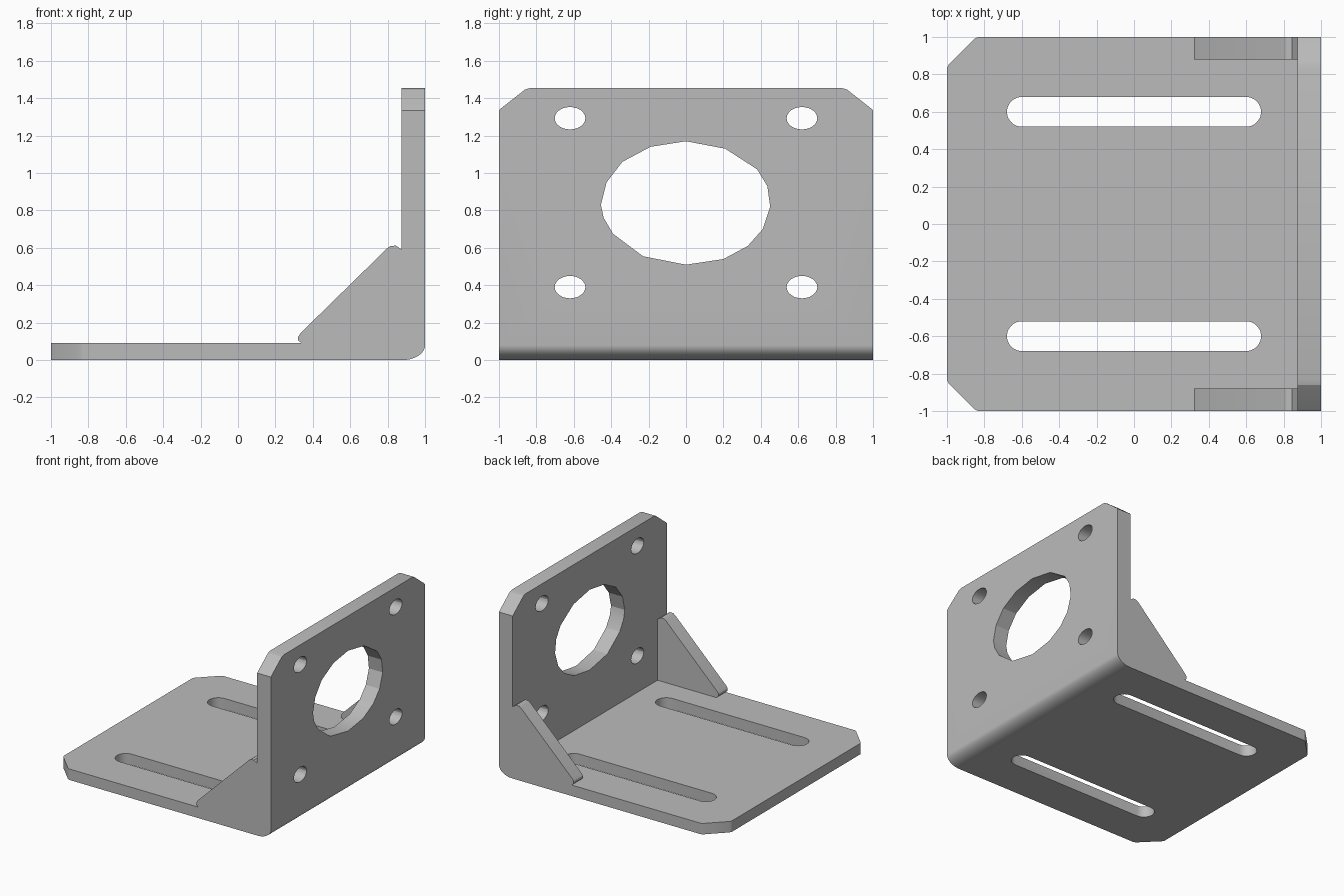
import bpy
from math import cos, sin, pi, radians
from mathutils import Vector

cube = bpy.data.objects.get("Cube")
if cube:
    bpy.data.objects.remove(cube)

steel = bpy.data.materials.new("grey_steel")
steel.use_nodes = True
GREY = (0.5, 0.5, 0.5, 1)
steel.diffuse_color = GREY
steel.node_tree.nodes["Principled BSDF"].inputs["Base Color"].default_value = GREY

# How a flat outline (u, v) and a depth d map into space
AXES = {"x": lambda u, v, d: (d, u, v),
        "y": lambda u, v, d: (u, d, v),
        "z": lambda u, v, d: (u, v, d)}


def prism(name, outline, axis, low, high):
    """Extrude a closed outline along an axis."""
    place, n = AXES[axis], len(outline)
    verts = [place(u, v, d) for d in (low, high) for u, v in outline]
    faces = [list(range(n)), list(range(2 * n - 1, n - 1, -1))]
    faces += [(i, i + n, (i + 1) % n + n, (i + 1) % n) for i in range(n)]
    mesh = bpy.data.meshes.new(name)
    mesh.from_pydata(verts, [], faces)
    mesh.materials.append(steel)
    obj = bpy.data.objects.new(name, mesh)
    bpy.context.collection.objects.link(obj)
    bpy.context.view_layer.objects.active = obj
    obj.select_set(True)
    bpy.ops.object.mode_set(mode="EDIT")
    bpy.ops.mesh.select_all(action="SELECT")
    bpy.ops.mesh.normals_make_consistent(inside=False)
    bpy.ops.object.mode_set(mode="OBJECT")
    obj.select_set(False)
    return obj


def arc(cu, cv, ru, rv, start, end, steps):
    angles = [radians(start + (end - start) * i / steps) for i in range(steps + 1)]
    return [(cu + ru * cos(a), cv + rv * sin(a)) for a in angles]


def combine(target, tool, operation):
    """Apply a boolean and discard the tool."""
    mod = target.modifiers.new(operation, "BOOLEAN")
    mod.operation, mod.solver, mod.object = operation, "EXACT", tool
    bpy.context.view_layer.update()
    graph = bpy.context.evaluated_depsgraph_get()
    mesh = bpy.data.meshes.new_from_object(target.evaluated_get(graph))
    target.modifiers.clear()
    target.data = mesh
    bpy.data.objects.remove(tool)


# Folded plate with a rounded outer bend
TOP, WALL, FLOOR = 1.455, 0.875, 0.09
fold = [(-1, 0)] + arc(0.88, 0.08, 0.12, 0.08, -90, 0, 10)
fold += [(1, TOP), (WALL, TOP), (WALL, FLOOR), (-1, FLOOR)]
bracket = prism("motor_bracket", fold, "y", -1, 1)

# Corner gussets with rounded tips
gusset = [(0.34, 0.09), (0.322, 0.105), (0.322, 0.125), (0.335, 0.145), (0.795, 0.595),
          (0.815, 0.61), (0.845, 0.612), (0.875, 0.59), (0.92, 0.59), (0.92, 0.05), (0.34, 0.05)]
for low, high in ((-1, -0.88), (0.88, 1)):
    combine(bracket, prism("gusset", gusset, "y", low, high), "UNION")

for s in (-1, 1):
    # Clipped corners on the base and the upright
    base_clip = [(-1.1, s * 0.82), (-1, s * 0.835), (-0.99, s * 0.853), (-0.853, s * 0.99),
                 (-0.835, s), (-0.82, s * 1.1), (-1.1, s * 1.1)]
    combine(bracket, prism("base_clip", base_clip, "z", -0.2, 0.3), "DIFFERENCE")
    wall_clip = [(s * 1.1, 1.32), (s, 1.335), (s * 0.99, 1.345), (s * 0.86, 1.447),
                 (s * 0.83, TOP), (s * 0.82, 1.6), (s * 1.1, 1.6)]
    combine(bracket, prism("wall_clip", wall_clip, "x", 0.7, 1.2), "DIFFERENCE")

    # Adjustment slots
    slot = arc(0.6, s * 0.6, 0.08, 0.08, -90, 90, 10) + arc(-0.6, s * 0.6, 0.08, 0.08, 90, 270, 10)
    combine(bracket, prism("slot", slot, "z", -0.2, 0.3), "DIFFERENCE")

    # Bolt holes
    for z in (0.39, 1.293):
        hole = arc(s * 0.62, z, 0.082, 0.06, 0, 360, 24)[:-1]
        combine(bracket, prism("bolt_hole", hole, "x", 0.7, 1.2), "DIFFERENCE")

# Large faceted shaft opening
opening = [(0, 1.17), (0.21, 1.13), (0.38, 1.02), (0.435, 0.93), (0.45, 0.82), (0.41, 0.7),
           (0.33, 0.61), (0.2, 0.54), (0, 0.51), (-0.23, 0.555), (-0.39, 0.675), (-0.44, 0.76),
           (-0.455, 0.83), (-0.425, 0.95), (-0.34, 1.06), (-0.19, 1.14)]
combine(bracket, prism("opening", opening, "x", 0.7, 1.2), "DIFFERENCE")

# Smooth the bend and round holes, keep edges crisp
bpy.ops.object.select_all(action="DESELECT")
bracket.select_set(True)
bpy.context.view_layer.objects.active = bracket
bpy.ops.object.shade_smooth_by_angle(angle=radians(20))
